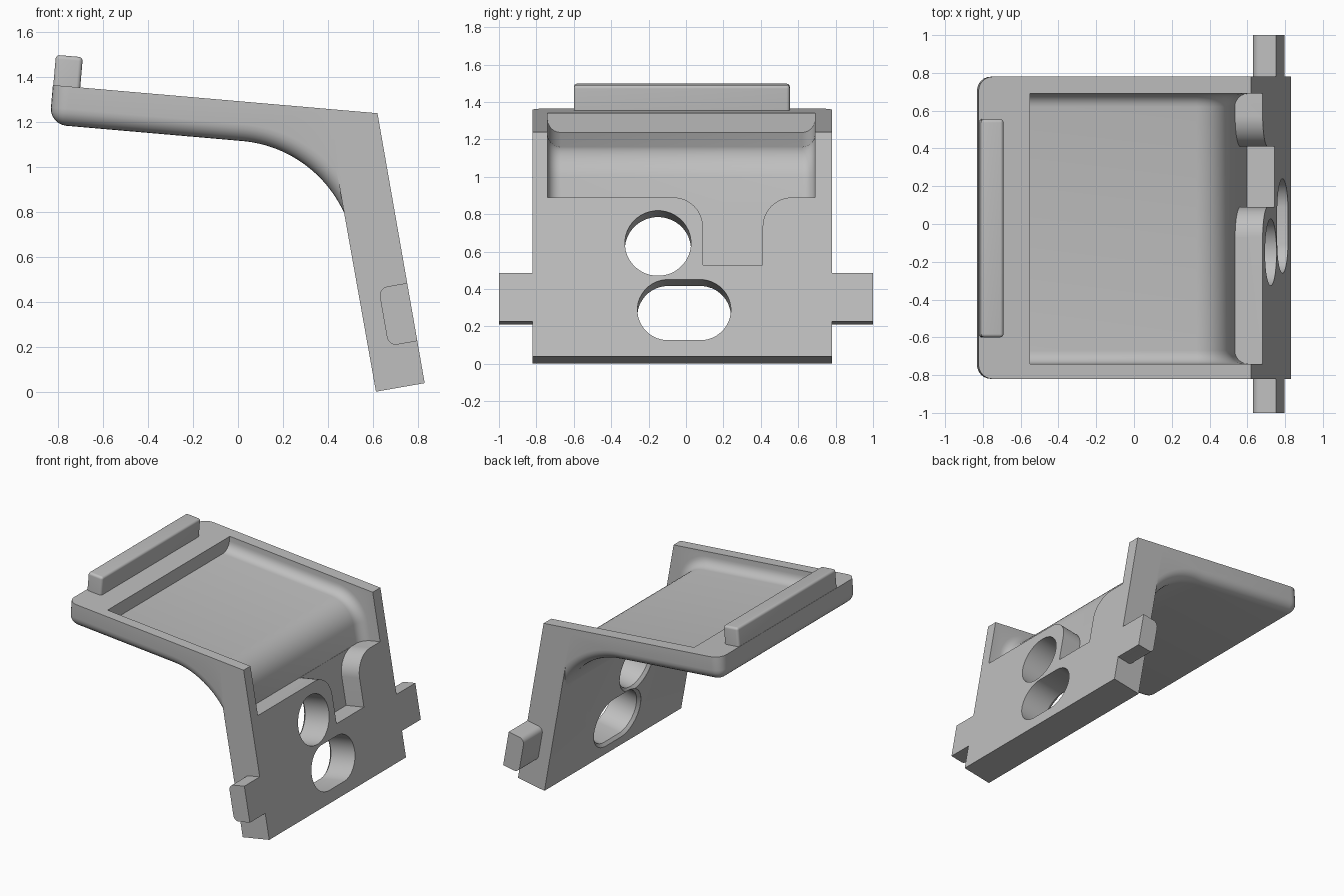
import bpy, bmesh, math
from mathutils import Vector, geometry

V = Vector
old = bpy.data.objects.get("Cube")
if old:
    bpy.data.objects.remove(old, do_unlink=True)

grey = bpy.data.materials.new("light_grey")
grey.use_nodes = True
colour = (0.52, 0.52, 0.52, 1)
grey.diffuse_color = colour
grey.node_tree.nodes["Principled BSDF"].inputs["Base Color"].default_value = colour

Y0, Y1 = -0.82, 0.78                      # sides of the bracket
FOOT = V((0.83, 0.04))                    # outer lower edge of the wall
UP = (V((0.62, 1.24)) - FOOT).normalized()
OUT = V((UP.y, -UP.x))
TIP = V((-0.823, 1.365))                  # upper free edge of the plate
ALONG = (V((0.62, 1.24)) - TIP).normalized()
RISE = V((-ALONG.y, ALONG.x))


def wall(s, d):
    """Point s up the wall and d behind its outer face."""
    return FOOT + UP * s - OUT * d


def plate(u, h):
    """Point u along the plate and h above its top."""
    return TIP + ALONG * u + RISE * h


def rounded(corners, steps=10):
    """Polygon from (point, radius) corners."""
    pts = []
    for i, (p, r) in enumerate(corners):
        if not r:
            pts.append(p)
            continue
        a = (corners[i - 1][0] - p).normalized()
        b = (corners[(i + 1) % len(corners)][0] - p).normalized()
        half = a.angle(b) / 2
        centre = p + (a + b).normalized() * r / math.sin(half)
        v0 = p + a * r / math.tan(half) - centre
        v1 = p + b * r / math.tan(half) - centre
        pts += [centre + v0.lerp(v1, k / steps).normalized() * r for k in range(steps + 1)]
    return pts


def loft(name, loops, caps=(), rails=(), radius=0):
    """Solid through equal loops; caps and rails list profile edges and corners to round."""
    n = len(loops[0])
    bm = bmesh.new()
    rings = [[bm.verts.new(p) for p in loop] for loop in loops]
    bm.faces.new(rings[0])
    bm.faces.new(rings[-1][::-1])
    for a, b in zip(rings, rings[1:]):
        for i in range(n):
            j = (i + 1) % n
            bm.faces.new((a[i], b[i], b[j], a[j]))
    bmesh.ops.recalc_face_normals(bm, faces=bm.faces)
    bm.verts.index_update()
    if radius:
        chosen = []
        for e in bm.edges:
            lo, hi = sorted(v.index for v in e.verts)
            if hi - lo == n:
                if lo in rails:
                    chosen.append(e)
            else:
                start = lo % n if hi - lo == 1 else n - 1
                if start in caps:
                    chosen.append(e)
        bmesh.ops.bevel(bm, geom=chosen, offset=radius, offset_type='OFFSET', segments=6,
                        profile=0.5, affect='EDGES', clamp_overlap=False)
    mesh = bpy.data.meshes.new(name)
    bm.to_mesh(mesh)
    bm.free()
    mesh.materials.append(grey)
    obj = bpy.data.objects.new(name, mesh)
    bpy.context.collection.objects.link(obj)
    return obj


def prism(name, pts, y0, y1, **soft):
    return loft(name, [[(p.x, y, p.y) for p in pts] for y in (y0, y1)], **soft)


def wall_loop(pts, d):
    """Loop of (y, s) points lying d behind the outer face of the wall."""
    return [(wall(s, d).x, y, wall(s, d).y) for y, s in pts]


def combine(target, tool, operation):
    mod = target.modifiers.new(operation, 'BOOLEAN')
    mod.operation = operation
    mod.solver = 'EXACT'
    mod.object = tool
    bpy.context.view_layer.objects.active = target
    bpy.ops.object.modifier_apply(modifier=mod.name)
    bpy.data.objects.remove(tool, do_unlink=True)


# Upright wall
bracket = prism("bracket", [wall(0, 0.22), wall(0, 0), V((0.62, 1.24)), plate(1.217, 0)], Y0, Y1)

# Plate with a curved web below, rounded along its lower edges
bend = plate(0.86, -0.175)
hub = bend - RISE * 0.55
first = math.atan2(RISE.y, RISE.x)
last = math.radians(20)
arc = [hub + 0.55 * V((math.cos(a), math.sin(a)))
       for a in (first + (last - first) * k / 24 for k in range(25))]
profile = [TIP, plate(0, -0.175)] + arc + [wall(0.8, 0.05), plate(1.43, 0)]
shelf = prism("shelf", profile, Y0, Y1, caps=range(len(profile) - 3), rails=(1,), radius=0.075)
combine(bracket, shelf, 'UNION')

# Raised lip at the free edge
lip = prism("lip", [plate(0.002, -0.03), plate(0.002, 0.135), plate(0.122, 0.135),
                    plate(0.122, -0.03)], -0.6, 0.555, caps=(0, 1, 2), rails=(1, 2), radius=0.018)
combine(bracket, lip, 'UNION')

# Side tabs
tab = rounded([(wall(0.19, 0), 0), (wall(0.452, 0), 0), (wall(0.452, 0.13), 0.04),
               (wall(0.19, 0.13), 0.04)], 6)
for y0, y1 in ((-1, Y0 + 0.05), (Y1 - 0.05, 1)):
    combine(bracket, prism("tab", tab, y0, y1), 'UNION')

# Pocket that wraps from the plate over the corner into the wall
LEDGE, DEPTH = 0.863, 0.15
back = plate(0.274, -0.105)
corner = geometry.intersect_line_line_2d(back, back + ALONG * 2, wall(0, DEPTH), wall(2, DEPTH))
path = rounded([(plate(0.274, 0.2), 0), (back, 0), (V(corner), 0.2), (wall(LEDGE, DEPTH), 0),
                (wall(LEDGE, -0.1), 0), (V((0.95, 1.6)), 0)], 12)
pocket = prism("pocket_cutter", path, -0.74, 0.69, caps=range(1, len(path) - 3), radius=0.07)
combine(bracket, pocket, 'DIFFERENCE')

# Notch running down from the pocket
top = LEDGE + 0.02
notch = rounded([(V((-0.07, top)), 0), (V((-0.07, LEDGE)), 0), (V((0.09, LEDGE)), 0.159),
                 (V((0.09, 0.497)), 0), (V((0.41, 0.497)), 0), (V((0.41, LEDGE)), 0.159),
                 (V((0.57, LEDGE)), 0), (V((0.57, top)), 0)])
combine(bracket, loft("notch_cutter", [wall_loop(notch, -0.05), wall_loop(notch, DEPTH - 0.002)]),
        'DIFFERENCE')


# Round hole and slot, flared at the inner side
def stadium(y, s, r, half, steps=40):
    pts = []
    for k in range(steps):
        a = math.tau * (k + 0.5) / steps
        pts.append((y + r * math.cos(a) + math.copysign(half, math.cos(a)), s + r * math.sin(a)))
    return pts


for y, s, r, half in ((-0.15, 0.614, 0.177, 0), (-0.01, 0.252, 0.165, 0.085)):
    rings = [wall_loop(stadium(y, s, r + grow, half), d)
             for d, grow in ((-0.05, 0), (0.2, 0), (0.22, 0.02), (0.3, 0.02))]
    combine(bracket, loft("hole_cutter", rings), 'DIFFERENCE')

# Smooth shading with sharp edges kept
bpy.ops.object.select_all(action='DESELECT')
bracket.select_set(True)
bpy.context.view_layer.objects.active = bracket
bpy.ops.object.shade_smooth_by_angle(angle=math.radians(30))
